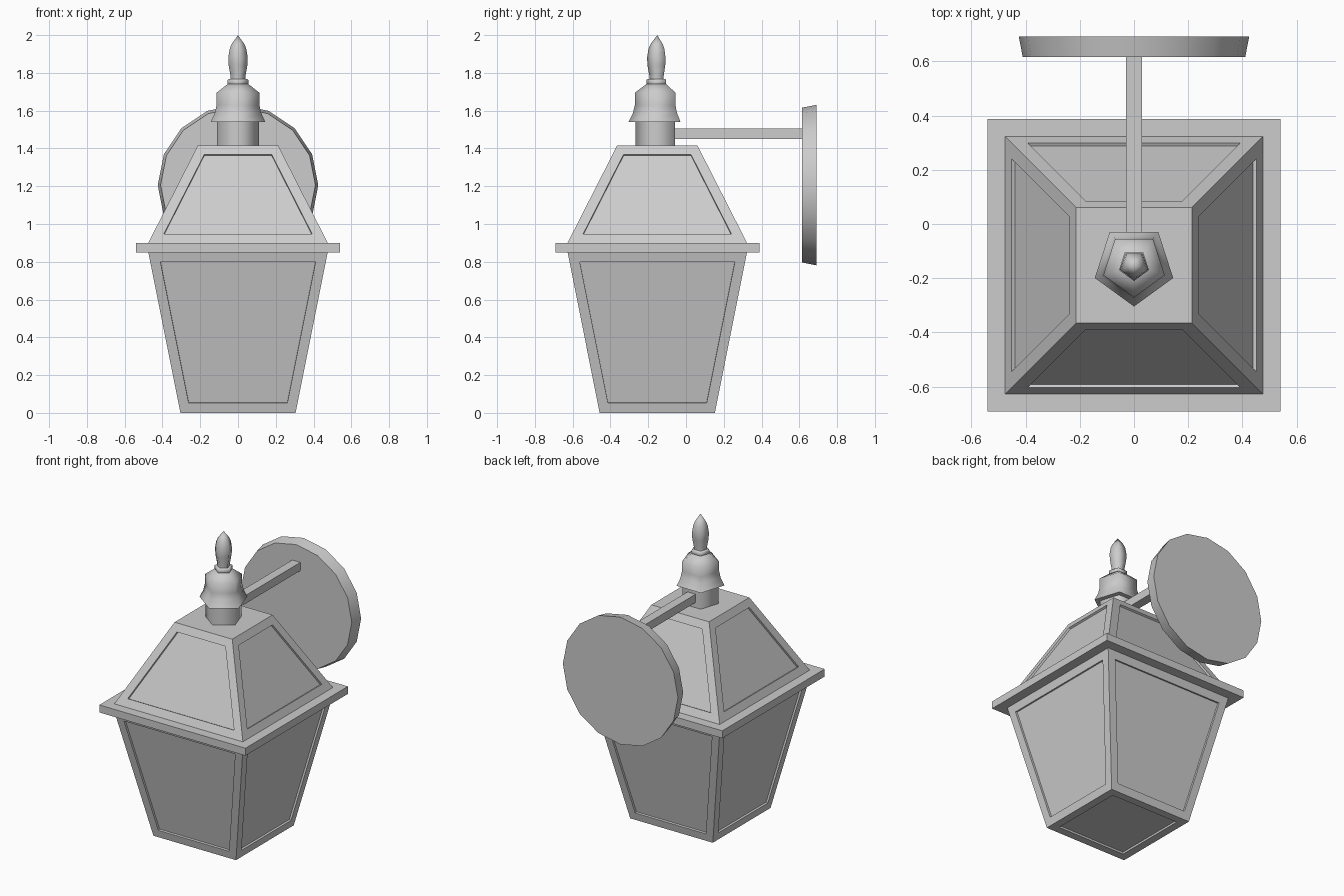
import bpy, bmesh
from math import pi, radians, sin, cos
from mathutils import Matrix, Vector

cube = bpy.data.objects.get("Cube")
if cube:
    bpy.data.objects.remove(cube)

LAMP_Y = -0.152   # lantern axis
PLATE_Z = 1.206   # wall plate centre height

grey = bpy.data.materials.new("painted_grey")
grey.use_nodes = True
grey.diffuse_color = (0.604, 0.604, 0.604, 1)
grey.node_tree.nodes["Principled BSDF"].inputs["Base Color"].default_value = grey.diffuse_color


def finish(name, bm, smooth=None):
    bmesh.ops.recalc_face_normals(bm, faces=bm.faces)
    mesh = bpy.data.meshes.new(name)
    bm.to_mesh(mesh)
    bm.free()
    mesh.materials.append(grey)
    obj = bpy.data.objects.new(name, mesh)
    bpy.context.collection.objects.link(obj)
    if smooth:
        bpy.ops.object.select_all(action='DESELECT')
        obj.select_set(True)
        bpy.context.view_layer.objects.active = obj
        bpy.ops.object.shade_smooth_by_angle(angle=radians(smooth))
    return obj


def loft(bm, sides, profile, start):
    """Stack of (radius, height) rings around z, capped at both ends."""
    rings = []
    for r, z in profile:
        if r == 0:
            rings.append([bm.verts.new((0, 0, z))])
        else:
            angles = [start + 2 * pi * i / sides for i in range(sides)]
            rings.append([bm.verts.new((r * cos(a), r * sin(a), z)) for a in angles])
    for low, high in zip(rings, rings[1:]):
        for i in range(sides):
            j = (i + 1) % sides
            top = [high[0]] if len(high) == 1 else [high[j], high[i]]
            bm.faces.new([low[i], low[j]] + top)
    for ring in (rings[0], rings[-1]):
        if len(ring) > 1:
            bm.faces.new(ring)


def box(name, low, high):
    low, high = Vector(low), Vector(high)
    bm = bmesh.new()
    bmesh.ops.create_cube(bm, size=1)
    bmesh.ops.scale(bm, vec=high - low, verts=bm.verts)
    bmesh.ops.translate(bm, vec=(low + high) / 2, verts=bm.verts)
    return finish(name, bm)


def panelled_frustum(name, half_low, z_low, half_high, z_high, panel_base):
    """Square tapered body with a recessed panel in each side."""
    bm = bmesh.new()
    root2 = 2 ** 0.5
    loft(bm, 4, [(half_low * root2, z_low), (half_high * root2, z_high)], pi / 4)
    bmesh.ops.recalc_face_normals(bm, faces=bm.faces)
    bm.normal_update()
    panels = [f for f in bm.faces
              if abs(f.normal.z) < 0.9 or (panel_base and f.normal.z < 0)]
    bmesh.ops.inset_individual(bm, faces=panels, thickness=0.053, use_even_offset=True)
    bmesh.ops.inset_individual(bm, faces=panels, thickness=0.0005, depth=-0.013,
                               use_even_offset=True)
    finish(name, bm).location.y = LAMP_Y


def turned(name, profile, sides=5, smooth=80):
    """Turned part with one corner towards the front."""
    bm = bmesh.new()
    loft(bm, sides, profile, -pi / 2)
    finish(name, bm, smooth).location.y = LAMP_Y


# Lantern body, eave and roof
panelled_frustum("lantern_body", 0.305, 0, 0.475, 0.85, True)
box("eave_plate", (-0.54, LAMP_Y - 0.54, 0.85), (0.54, LAMP_Y + 0.54, 0.9))
panelled_frustum("lantern_roof", 0.475, 0.9, 0.213, 1.415, False)

# Neck, bell cap and finial
turned("neck", [(0.1156, 1.41), (0.1156, 1.55)])
turned("bell_cap", [(0.152, 1.54), (0.128, 1.59), (0.119, 1.63),
                    (0.119, 1.695), (0.056, 1.742)])
turned("finial_collar", [(0.056, 1.738), (0.058, 1.745), (0.058, 1.763), (0.05, 1.768)])
turned("finial", [(0.042, 1.765), (0.042, 1.785), (0.052, 1.84), (0.054, 1.88),
                  (0.047, 1.925), (0.036, 1.952), (0, 2.0)])

# Arm from the neck to the wall
box("arm", (-0.03, LAMP_Y + 0.05, 1.45), (0.03, 0.63, 1.505))

# Round wall plate, wider at the wall
bm = bmesh.new()
loft(bm, 16, [(0.41, -0.615), (0.425, -0.692)], 0)
bmesh.ops.rotate(bm, matrix=Matrix.Rotation(pi / 2, 3, 'X'), verts=bm.verts)
plate = finish("wall_plate", bm, 40)
plate.location.z = PLATE_Z
